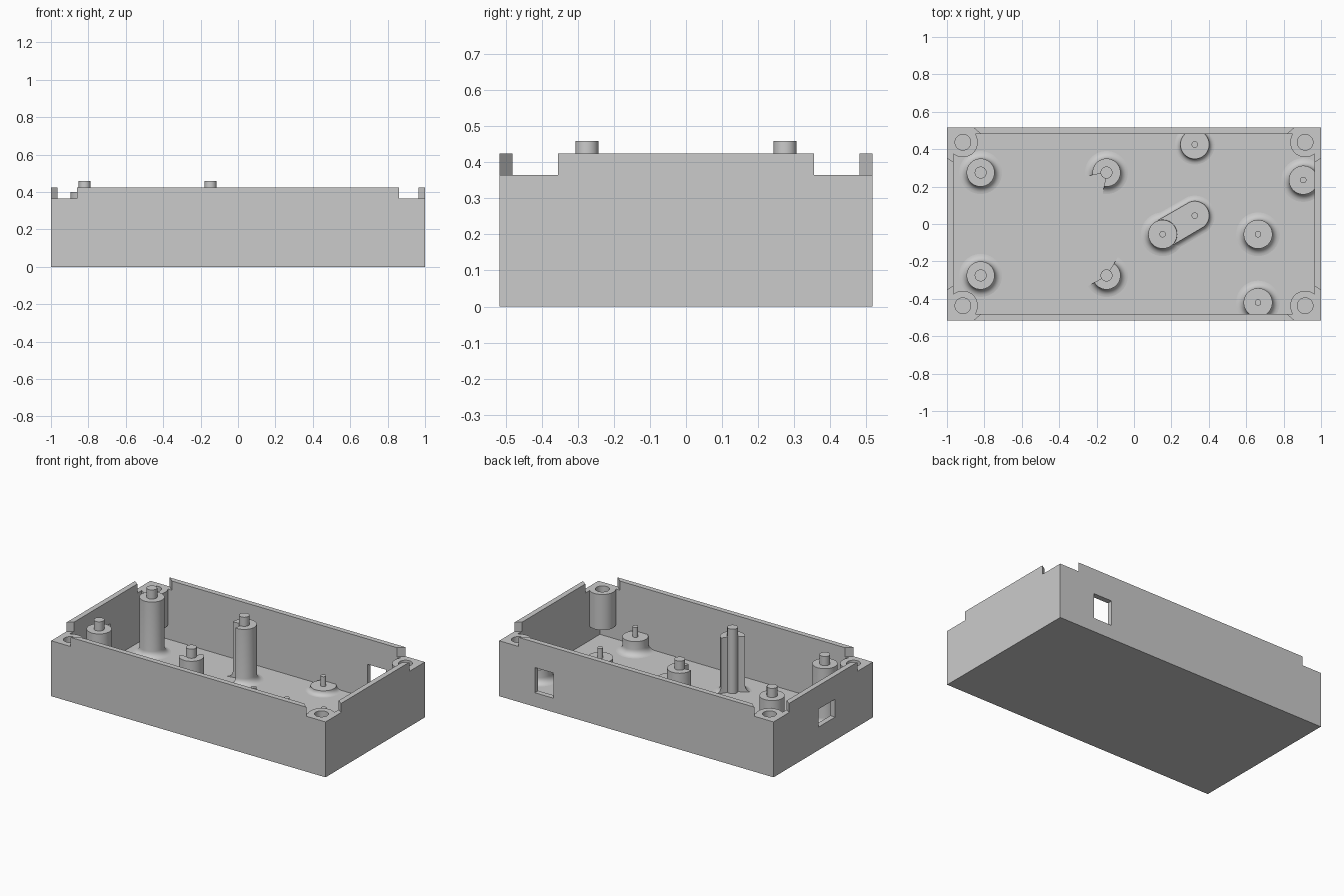
import bpy, bmesh
from math import cos, sin, pi, radians, atan2

if "Cube" in bpy.data.objects:
    bpy.data.objects.remove(bpy.data.objects["Cube"])

grey = bpy.data.materials.new("plain grey")
grey.use_nodes = True
grey.diffuse_color = (0.6, 0.6, 0.6, 1)
grey.node_tree.nodes["Principled BSDF"].inputs["Base Color"].default_value = (0.6, 0.6, 0.6, 1)

HALF_X, HALF_Y = 1.0, 0.517
WALL, FLOOR = 0.035, 0.035
RIM, CORNER_TOP = 0.425, 0.365


def finish(name, bm):
    bmesh.ops.recalc_face_normals(bm, faces=bm.faces)
    mesh = bpy.data.meshes.new(name)
    bm.to_mesh(mesh)
    bm.free()
    mesh.materials.append(grey)
    obj = bpy.data.objects.new(name, mesh)
    bpy.context.collection.objects.link(obj)
    return obj


def smooth(obj):
    bpy.ops.object.select_all(action='DESELECT')
    obj.select_set(True)
    bpy.context.view_layer.objects.active = obj
    bpy.ops.object.shade_smooth_by_angle(angle=radians(35))


def prism(name, outline, z0, z1):
    bm = bmesh.new()
    low = [bm.verts.new((x, y, z0)) for x, y in outline]
    high = [bm.verts.new((x, y, z1)) for x, y in outline]
    bm.faces.new(low)
    bm.faces.new(high)
    for i in range(len(low)):
        j = (i + 1) % len(low)
        bm.faces.new((low[i], low[j], high[j], high[i]))
    return finish(name, bm)


def block(name, x0, x1, y0, y1, z0, z1):
    return prism(name, [(x0, y0), (x1, y0), (x1, y1), (x0, y1)], z0, z1)


def cut(target, cutter):
    mod = target.modifiers.new("cut", 'BOOLEAN')
    mod.operation, mod.solver, mod.object = 'DIFFERENCE', 'EXACT', cutter
    bpy.context.view_layer.objects.active = target
    bpy.ops.object.modifier_apply(modifier=mod.name)
    bpy.data.objects.remove(cutter)


def clamp(v, limit):
    return max(-limit, min(limit, v))


def lathe(name, cx, cy, profile, start=0.0, sweep=360.0, stretch=(0, 0), segs=40):
    """Turn a (radius, z) profile; stretch pulls one half out into a capsule."""
    bm = bmesh.new()
    full = sweep >= 360
    if any(stretch):
        start = math_dir = 180 / pi * atan2(stretch[1], stretch[0])
    columns = []
    for i in range(segs if full else segs + 1):
        off = sweep * i / segs
        a = radians(start + off)
        pull = 1 if any(stretch) and cos(radians(off)) > 0.001 else 0
        columns.append([bm.verts.new((
            clamp(cx + r * cos(a) + pull * stretch[0], HALF_X - 0.01),
            clamp(cy + r * sin(a) + pull * stretch[1], HALF_Y - 0.01), z))
            for r, z in profile])
    for i in range(len(columns) if full else segs):
        p, q = columns[i], columns[(i + 1) % len(columns)]
        for k in range(len(profile) - 1):
            bm.faces.new((p[k], q[k], q[k + 1], p[k + 1]))
    if not full:
        for c in (columns[0], columns[-1]):
            bm.faces.new(c)
    bmesh.ops.remove_doubles(bm, verts=bm.verts, dist=0.00005)
    obj = finish(name, bm)
    smooth(obj)
    return obj


def flared(radius, top, fillet):
    """Post profile with a concave fillet running into the floor."""
    pts = [(0, FLOOR - 0.01), (radius + fillet, FLOOR - 0.01)]
    for i in range(7):
        t = pi / 2 * i / 6
        pts.append((radius + fillet * (1 - sin(t)), FLOOR + fillet * (1 - cos(t))))
    return pts + [(radius, top), (0, top)]


def peg(name, x, y, radius, z0, z1):
    return lathe(name, x, y, [(0, z0), (radius, z0), (radius, z1), (0, z1)], segs=24)


# Open tray with hollow inside
tray = block("tray", -HALF_X, HALF_X, -HALF_Y, HALF_Y, 0, RIM)
cut(tray, block("cavity", WALL - HALF_X, HALF_X - WALL, WALL - HALF_Y, HALF_Y - WALL, FLOOR, 1))

# Lowered corners with slanted wall ends
notch = [(.86, .6), (.86, HALF_Y), (.82, HALF_Y - WALL), (.82, .33),
         (HALF_X - WALL, .33), (HALF_X, .355), (1.1, .355), (1.1, .6)]
for sx in (-1, 1):
    for sy in (-1, 1):
        cut(tray, prism("notch", [(sx * x, sy * y) for x, y in notch], CORNER_TOP, 1))

# Cable openings in the back wall and one end wall
cut(tray, block("back_opening", .605, .74, .4, .6, .092, .258))
cut(tray, block("end_opening", -1.1, -.9, -.125, .05, .152, .27))

# Hanging screw bosses in the corners
for sx, lr in ((-1, "right"), (1, "left")):
    for sy, fb in ((-1, "front"), (1, "back")):
        lathe(f"{fb}_{lr}_screw_boss", sx * .915, sy * .437,
              [(0, .13), (.08, .13), (.08, CORNER_TOP), (.042, CORNER_TOP), (.042, .17), (0, .17)])

# Tall support posts, the middle pair partly cut away around the core
TALL, PIN_TOP = 0.4, 0.46
for name, x, y, start, sweep in (
        ("outer_front_post", -.82, -.275, 0, 360), ("outer_back_post", -.82, .275, 0, 360),
        ("middle_front_post", -.147, -.275, 210, 208), ("middle_back_post", -.147, .275, 260, 290)):
    lathe(name, x, y, flared(.075, TALL, .04), start, sweep)
    peg(name + "_core", x, y, .032, FLOOR - .01, PIN_TOP)

# Short locating posts with thin pins
LOW, MID = 0.065, 0.127
for name, x, y, top in (
        ("back_low_post", .325, .425, LOW), ("end_post", .905, .235, MID),
        ("centre_post", .663, -.055, MID), ("front_post", .663, -.42, MID),
        ("raised_arm_post", .153, -.055, MID)):
    fillet = .03 if top == LOW else .04
    lathe(name, x, y, flared(.077, top, fillet))
    peg(name + "_pin", x, y, .017, top - .02, top + .065)

# Capsule-shaped arm joining the raised post to a lower pin
lathe("arm", .153, -.055, flared(.077, LOW, .03), stretch=(.172, .1))
peg("arm_pin", .325, .045, .017, LOW - .02, LOW + .065)

smooth(tray)
